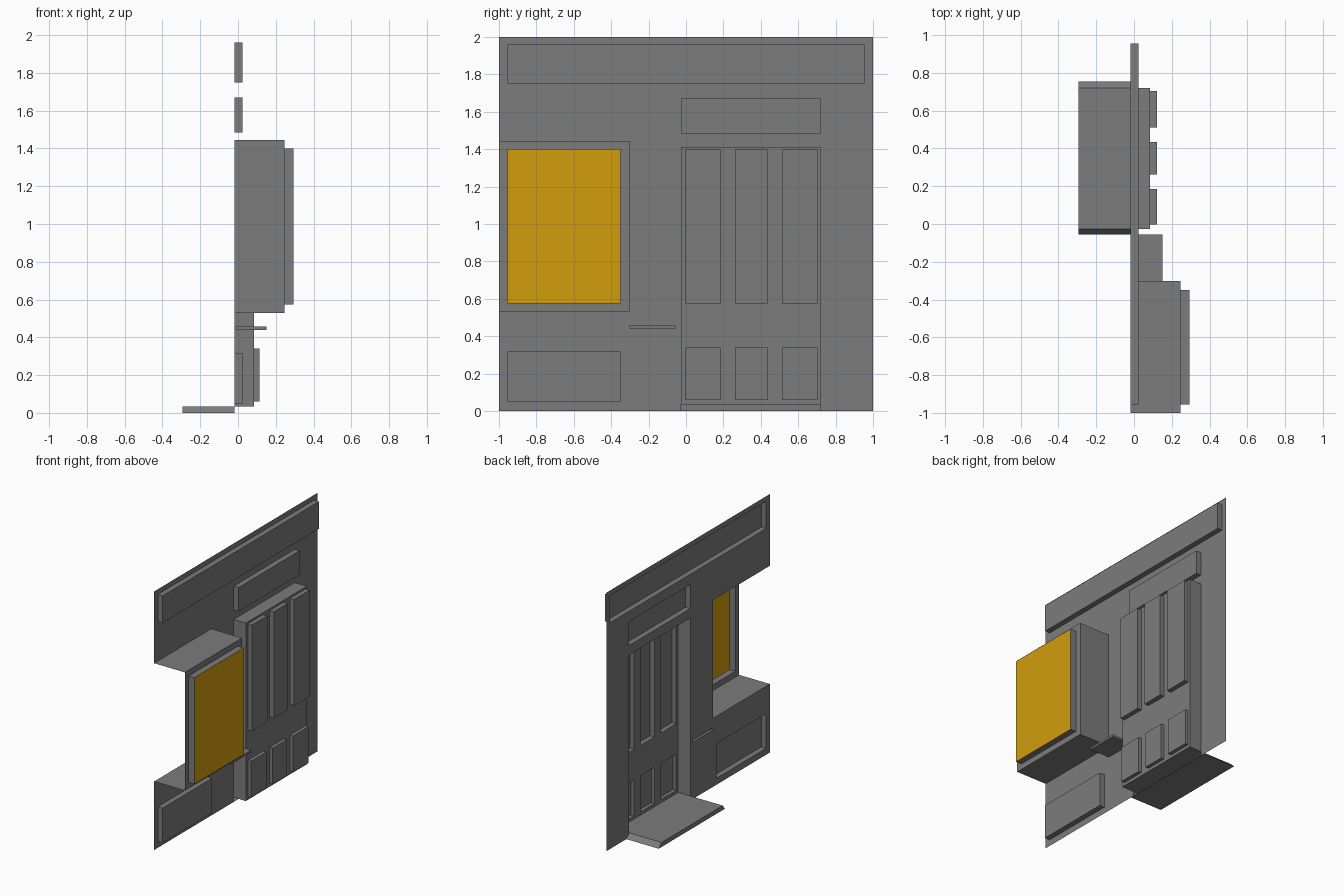
import bpy
import bmesh

cube = bpy.data.objects.get("Cube")
if cube:
    bpy.data.objects.remove(cube, do_unlink=True)


def material(name, rgb):
    mat = bpy.data.materials.new(name)
    mat.use_nodes = True
    color = (*rgb, 1)
    mat.diffuse_color = color
    mat.node_tree.nodes["Principled BSDF"].inputs["Base Color"].default_value = color
    return mat


GREY = material("facade grey", (0.2, 0.2, 0.2))
GOLD = material("window gold", (0.64, 0.34, 0.004))


def corners(rect):
    y0, y1, z0, z1 = rect
    return [(y0, z0), (y1, z0), (y1, z1), (y0, z1)]


def add_sheet(bm, x, rect, holes):
    """Flat sheet facing +x with rectangular openings."""
    y0, y1, z0, z1 = rect
    ys = sorted({y0, y1, *(y for h in holes for y in h[:2])})
    zs = sorted({z0, z1, *(z for h in holes for z in h[2:])})
    for ya, yb in zip(ys, ys[1:]):
        for za, zb in zip(zs, zs[1:]):
            y, z = (ya + yb) / 2, (za + zb) / 2
            if any(h[0] < y < h[1] and h[2] < z < h[3] for h in holes):
                continue
            bm.faces.new([bm.verts.new((x, *p)) for p in corners((ya, yb, za, zb))])


def add_rim(bm, outline, x0, x1, open_edge=None):
    """Side strips joining an outline at depth x0 to depth x1."""
    for i, a in enumerate(outline):
        b = outline[(i + 1) % len(outline)]
        if i != open_edge:
            quad = [(x0, *a), (x0, *b), (x1, *b), (x1, *a)]
            bm.faces.new([bm.verts.new(p) for p in quad])


def finish(name, bm, cap_material=None):
    bmesh.ops.remove_doubles(bm, verts=bm.verts, dist=0.0001)
    mesh = bpy.data.meshes.new(name)
    mesh.materials.append(GREY)
    if cap_material:
        mesh.materials.append(cap_material)
        for f in bm.faces:
            f.material_index = int(abs(f.normal.x) > 0.9)
    bm.to_mesh(mesh)
    bm.free()
    obj = bpy.data.objects.new(name, mesh)
    bpy.context.collection.objects.link(obj)


def pressed_panel(name, rect, x0, x1, holes=(), open_edge=None, cap_material=None):
    """Hollow raised panel, open behind."""
    bm = bmesh.new()
    add_rim(bm, corners(rect), x0, x1, open_edge)
    add_sheet(bm, x1, rect, holes)
    bm.normal_update()
    finish(name, bm, cap_material)


# Depths of the main layers
WALL, DOOR, BAY = -0.018, 0.086, 0.246

# Openings in the wall
SIGN = (-0.955, 0.955, 1.75, 1.96)
TRANSOM = (-0.027, 0.72, 1.485, 1.67)
DOORWAY = (-0.027, 0.72, 0.035, 1.412)
WINDOW_BAY = (-1, -0.302, 0.53, 1.445)
PANE = (-0.955, -0.35, 0.575, 1.4)
BASE_PANEL = (-0.955, -0.35, 0.05, 0.318)
LEDGE = (-0.302, -0.056, 0.44, 0.457)
STEP_OPENING = (-0.027, 0.72, 0, 0.035)

# Wall
bm = bmesh.new()
add_sheet(bm, WALL, (-1, 1, 0, 2),
          [SIGN, TRANSOM, DOORWAY, WINDOW_BAY, BASE_PANEL, LEDGE, STEP_OPENING])
finish("wall", bm)

# Shallow panels and the ledge
pressed_panel("sign_board", SIGN, WALL, 0.024)
pressed_panel("transom_panel", TRANSOM, WALL, 0.024)
pressed_panel("base_panel", BASE_PANEL, WALL, 0.024)
pressed_panel("ledge", LEDGE, WALL, 0.15)

# Window bay, open at the end of the wall, with its pane
pressed_panel("window_bay", WINDOW_BAY, WALL, BAY, [PANE], open_edge=3)
pressed_panel("window_pane", PANE, BAY, 0.295, cap_material=GOLD)

# Door with three columns of panels
columns = [(-0.002, 0.185), (0.263, 0.435), (0.512, 0.703)]
upper = [(*c, 0.575, 1.397) for c in columns]
lower = [(*c, 0.06, 0.34) for c in columns]
pressed_panel("door", DOORWAY, WALL, DOOR, upper + lower)
for i, (top, bottom) in enumerate(zip(upper, lower), 1):
    pressed_panel(f"door_upper_panel_{i}", top, DOOR, 0.122)
    pressed_panel(f"door_lower_panel_{i}", bottom, DOOR, 0.113)

# Doorstep with sloping ends, on the opposite side of the wall
bm = bmesh.new()
profile = [(-0.055, 0), (0.755, 0), (0.72, 0.035), (-0.027, 0.035)]
add_rim(bm, profile, WALL, -0.295)
bm.faces.new([bm.verts.new((-0.295, *p)) for p in profile])
bmesh.ops.reverse_faces(bm, faces=bm.faces)
finish("doorstep", bm)
